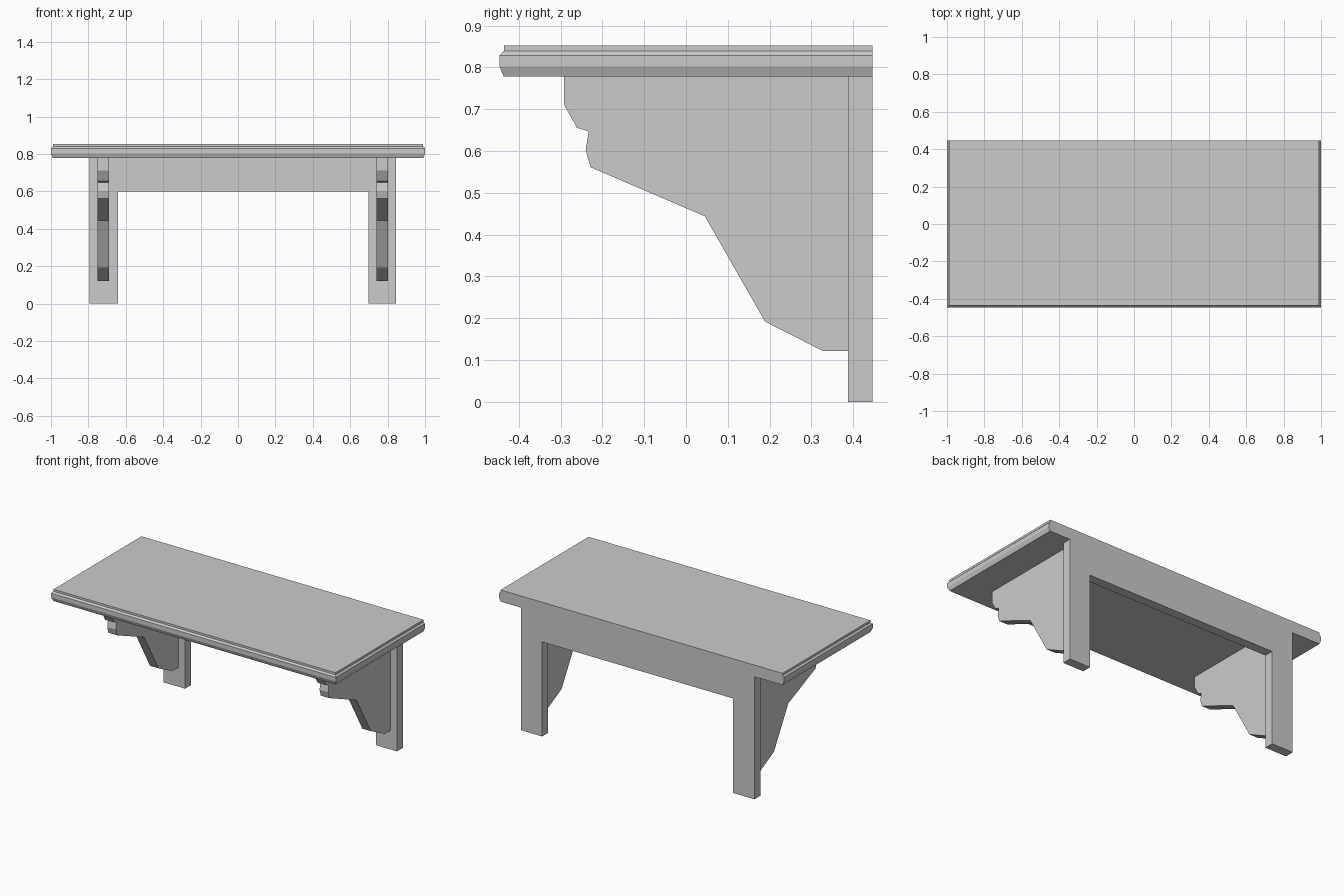
import bpy

if "Cube" in bpy.data.objects:
    bpy.data.objects.remove(bpy.data.objects["Cube"])


def make_mesh(name, verts, faces):
    mesh = bpy.data.meshes.new(name)
    mesh.from_pydata(verts, [], faces)
    mesh.update()
    obj = bpy.data.objects.new(name, mesh)
    bpy.context.collection.objects.link(obj)
    return obj


def loft(name, rings):
    """Closed solid skinned through equally sized rings of points."""
    n = len(rings[0])
    verts = [p for ring in rings for p in ring]
    faces = [tuple(reversed(range(n))), tuple(range(len(verts) - n, len(verts)))]
    for r in range(len(rings) - 1):
        a, b = r * n, (r + 1) * n
        faces += [(a + i, a + (i + 1) % n, b + (i + 1) % n, b + i) for i in range(n)]
    return make_mesh(name, verts, faces)


BACK = 0.446
UNDERSIDE = 0.778

# Shelf top: moulded on the front and both ends, flat at the back
moulding = [(0.010, UNDERSIDE), (0, 0.802), (0, 0.829), (0.010, 0.839), (0.010, 0.852)]
loft("shelf_top", [
    [(-1 + d, -0.446 + d, z), (1 - d, -0.446 + d, z), (1 - d, BACK, z), (-1 + d, BACK, z)]
    for d, z in moulding])

# Back frame: two legs joined by an apron, slightly right of centre
frame = [(-0.793, 0), (-0.642, 0), (-0.642, 0.60), (0.698, 0.60),
         (0.698, 0), (0.845, 0), (0.845, UNDERSIDE), (-0.793, UNDERSIDE)]
loft("back_frame", [[(x, y, z) for x, z in frame] for y in (BACK, 0.387)])

# Shaped brackets in front of each leg
profile = [(-0.292, UNDERSIDE), (-0.292, 0.711), (-0.261, 0.656), (-0.233, 0.647),
           (-0.240, 0.602), (-0.228, 0.561), (0.045, 0.444), (0.189, 0.192),
           (0.327, 0.122), (0.387, 0.122), (0.387, UNDERSIDE)]
for side, cx in (("left", -0.720), ("right", 0.771)):
    loft(side + "_bracket",
         [[(x, y, z) for y, z in profile] for x in (cx - 0.030, cx + 0.030)])
